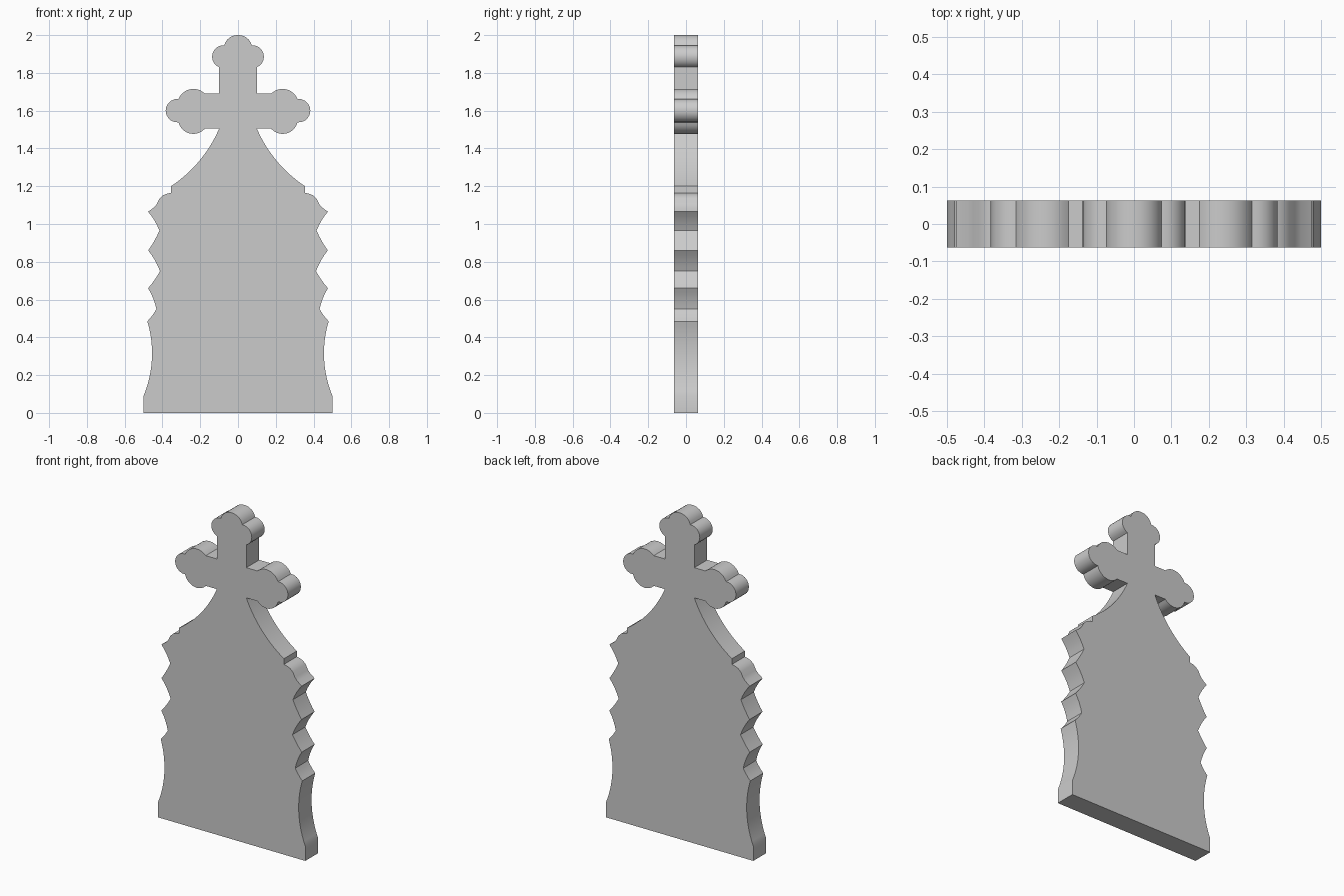
import bpy, bmesh, math
from mathutils import Vector

if "Cube" in bpy.data.objects:
    bpy.data.objects.remove(bpy.data.objects["Cube"])

HALF_DEPTH = 0.0625


def arc(a, m, b, n=10):
    """Circular arc from a through m to b, leaving out the start point."""
    (ax, ay), (mx, my), (bx, by) = a, m, b
    d = 2 * (ax * (my - by) + mx * (by - ay) + bx * (ay - my))
    A, M, B = ax * ax + ay * ay, mx * mx + my * my, bx * bx + by * by
    cx = (A * (my - by) + M * (by - ay) + B * (ay - my)) / d
    cy = (A * (bx - mx) + M * (ax - bx) + B * (mx - ax)) / d
    r = math.hypot(ax - cx, ay - cy)
    t0 = math.atan2(ay - cy, ax - cx)
    tau = 2 * math.pi
    tm = (math.atan2(my - cy, mx - cx) - t0) % tau
    sweep = (math.atan2(by - cy, bx - cx) - t0) % tau
    if tm > sweep:
        sweep -= tau
    return [(cx + r * math.cos(t0 + sweep * i / n),
             cy + r * math.sin(t0 + sweep * i / n)) for i in range(1, n + 1)]


def sag(a, b, s, n=4):
    """Shallow arc from a to b, bowed by s to the left of travel."""
    p, q = Vector(a), Vector(b)
    d = (q - p).normalized()
    m = (p + q) / 2 + Vector((-d.y, d.x)) * s
    return arc(a, tuple(m), b, n)


# right half of the outline, bottom to top: foot and waisted lower side
side = [(0.5, 0.0), (0.5, 0.09)]
side += arc(side[-1], (0.455, 0.31), (0.48, 0.485), 14)

# scalloped notches
for notch, tip in [((0.432, 0.55), (0.476, 0.66)),
                   ((0.413, 0.75), (0.475, 0.86)),
                   ((0.416, 0.965), (0.476, 1.065))]:
    side += sag(side[-1], notch, 0.003)
    side += sag(side[-1], tip, 0.005)

# shoulder and sweeping neck
side += [(0.447, 1.086), (0.43, 1.105), (0.415, 1.135), (0.395, 1.153),
         (0.375, 1.161), (0.355, 1.165), (0.355, 1.2)]
side += arc(side[-1], (0.21, 1.328), (0.10, 1.505), 14)

# cross arm with three lobes
side.append((0.175, 1.505))
side += arc(side[-1], (0.24, 1.477), (0.315, 1.538))
side += arc(side[-1], (0.383, 1.6), (0.315, 1.662))
side += arc(side[-1], (0.24, 1.715), (0.175, 1.69))

# upper arm with three lobes
side += [(0.10, 1.69), (0.10, 1.83)]
side += arc(side[-1], (0.137, 1.88), (0.073, 1.946))
side += arc(side[-1], (0.052, 1.981), (0.0, 2.0), 6)

# mirror to the full outline and extrude through the thickness
outline = side + [(-x, z) for x, z in reversed(side[:-1])]
bm = bmesh.new()
face = bm.faces.new([bm.verts.new((x, -HALF_DEPTH, z)) for x, z in outline])
new = bmesh.ops.extrude_face_region(bm, geom=[face])["geom"]
bmesh.ops.translate(bm, vec=(0, 2 * HALF_DEPTH, 0),
                    verts=[g for g in new if isinstance(g, bmesh.types.BMVert)])
bmesh.ops.recalc_face_normals(bm, faces=bm.faces)
mesh = bpy.data.meshes.new("headstone")
bm.to_mesh(mesh)
bm.free()

stone = bpy.data.materials.new("grey stone")
stone.diffuse_color = (0.6, 0.6, 0.6, 1)
stone.use_nodes = True
stone.node_tree.nodes["Principled BSDF"].inputs["Base Color"].default_value = stone.diffuse_color
mesh.materials.append(stone)
headstone = bpy.data.objects.new("headstone", mesh)
bpy.context.collection.objects.link(headstone)
bpy.context.view_layer.objects.active = headstone
headstone.select_set(True)
bpy.ops.object.shade_smooth_by_angle(angle=math.radians(25))
